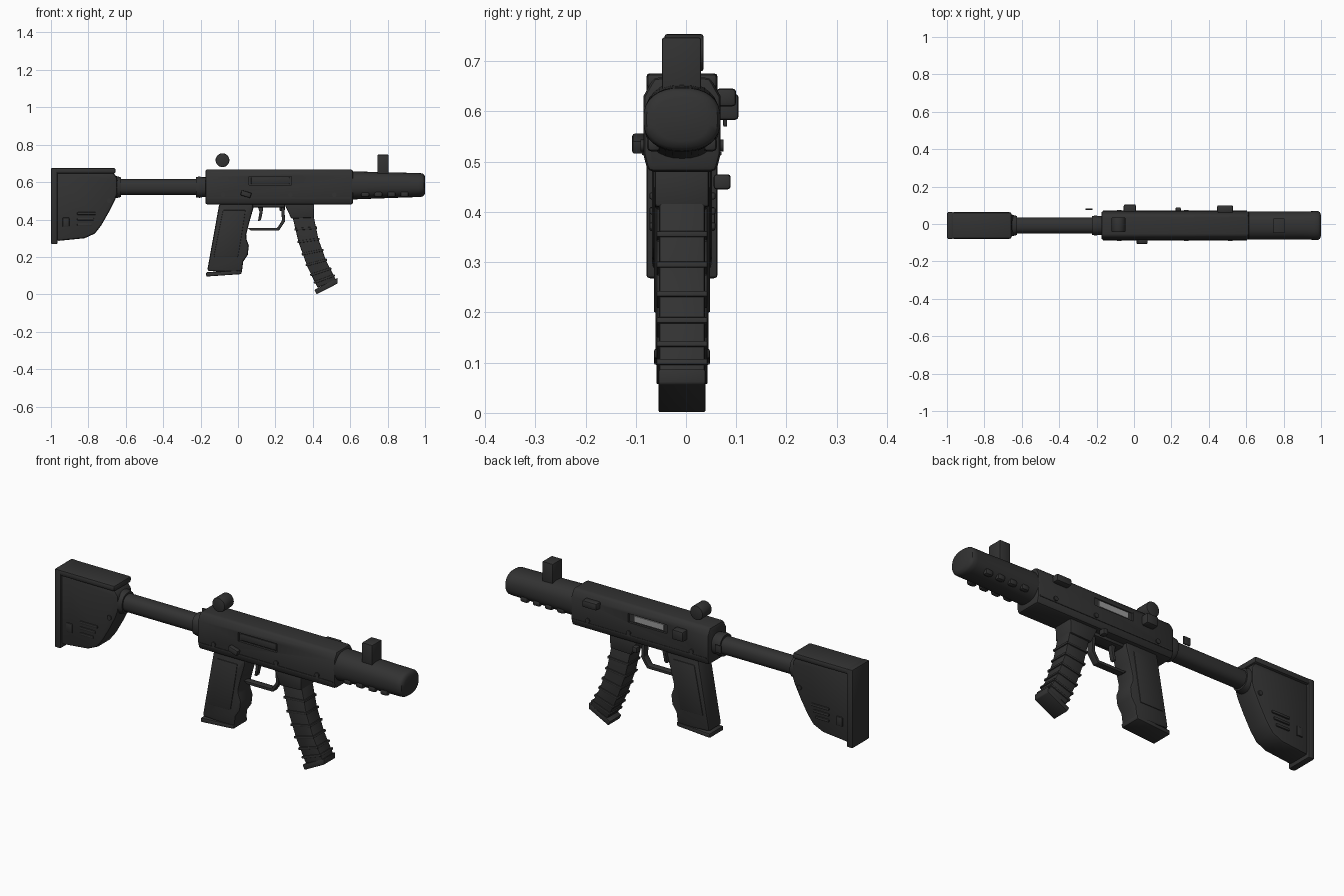
import bpy, bmesh, math
from mathutils import Vector, Matrix

if "Cube" in bpy.data.objects:
    bpy.data.objects.remove(bpy.data.objects["Cube"])

MID = -0.008  # centre plane of the body in y


def material(name, value):
    m = bpy.data.materials.new(name)
    m.use_nodes = True
    col = (value, value, value, 1)
    m.diffuse_color = col
    m.node_tree.nodes["Principled BSDF"].inputs["Base Color"].default_value = col
    return m


BLACK = material("matte black", 0.032)
STEEL = material("bare steel", 0.33)


def finish(name, bm, bevel=0.0, mat=BLACK, segments=2):
    bmesh.ops.recalc_face_normals(bm, faces=bm.faces)
    me = bpy.data.meshes.new(name)
    bm.to_mesh(me)
    bm.free()
    ob = bpy.data.objects.new(name, me)
    bpy.context.collection.objects.link(ob)
    me.materials.append(mat)
    bpy.ops.object.select_all(action='DESELECT')
    ob.select_set(True)
    bpy.context.view_layer.objects.active = ob
    if bevel:
        mod = ob.modifiers.new("Bevel", 'BEVEL')
        mod.width, mod.segments = bevel, segments
        mod.limit_method, mod.angle_limit = 'ANGLE', math.radians(30)
        bpy.ops.object.modifier_apply(modifier="Bevel")
    bpy.ops.object.shade_smooth_by_angle(angle=math.radians(35))
    return ob


def prism(name, pts, lo, hi, axis='Y', bevel=0.0, mat=BLACK):
    """Extrude an outline: XZ points along Y, or YZ points along X."""
    bm = bmesh.new()
    def put(p, t):
        return (p[0], t, p[1]) if axis == 'Y' else (t, p[0], p[1])
    a = [bm.verts.new(put(p, lo)) for p in pts]
    b = [bm.verts.new(put(p, hi)) for p in pts]
    bm.faces.new(a)
    bm.faces.new(b)
    for i in range(len(pts)):
        j = (i + 1) % len(pts)
        bm.faces.new((a[i], a[j], b[j], b[i]))
    return finish(name, bm, bevel, mat)


def slab(name, pts, half, bevel=0.0):
    return prism(name, pts, MID - half, MID + half, bevel=bevel)


def box(name, xs, ys, zs, bevel=0.0, mat=BLACK, tilt=0.0):
    size = Vector((xs[1] - xs[0], ys[1] - ys[0], zs[1] - zs[0]))
    mid = Vector((sum(xs) / 2, sum(ys) / 2, sum(zs) / 2))
    bm = bmesh.new()
    bmesh.ops.create_cube(bm, size=1, matrix=Matrix.Translation(mid)
                          @ Matrix.Rotation(-tilt, 4, 'Y') @ Matrix.Diagonal((*size, 1)))
    return finish(name, bm, bevel, mat)


def tube(name, rings, zc=0.0, sides=32):
    """Loft elliptical rings (x, half width, low z, high z) along X."""
    bm = bmesh.new()
    loops = []
    for x, w, z0, z1 in rings:
        c, h = (z0 + z1) / 2, (z1 - z0) / 2
        loop = []
        for i in range(sides):
            t = 2 * math.pi * i / sides
            cy, cz = math.cos(t), math.sin(t)
            loop.append(bm.verts.new((x, MID + w * math.copysign(abs(cy) ** 0.85, cy),
                                      c + h * math.copysign(abs(cz) ** 0.85, cz))))
        loops.append(loop)
    for a, b in zip(loops, loops[1:]):
        for i in range(sides):
            j = (i + 1) % sides
            bm.faces.new((a[i], a[j], b[j], b[i]))
    bm.faces.new(loops[0])
    bm.faces.new(loops[-1])
    return finish(name, bm)


def pin(name, x, y, z, r, depth, bevel=0.0, sides=16):
    bm = bmesh.new()
    bmesh.ops.create_cone(bm, cap_ends=True, segments=sides, radius1=r, radius2=r, depth=depth,
                          matrix=Matrix.Translation((x, y, z)) @ Matrix.Rotation(math.pi / 2, 4, 'X'))
    return finish(name, bm, bevel)


# Receiver with a port cut into each side
half = [(0.068, 0.48), (0.077, 0.515), (0.077, 0.63), (0.056, 0.668)]
section = [(MID + y, z) for y, z in half] + [(MID - y, z) for y, z in reversed(half)]
receiver = prism("receiver", section, -0.175, 0.615, 'X', 0.012)
for s in (-1, 1):
    y = MID + s * 0.077
    cutter = box("port_cutter", (0.06, 0.285), (y - 0.012, y + 0.012), (0.585, 0.63))
    mod = receiver.modifiers.new("Port", 'BOOLEAN')
    mod.operation, mod.object, mod.solver = 'DIFFERENCE', cutter, 'EXACT'
    bpy.context.view_layer.objects.active = receiver
    bpy.ops.object.modifier_apply(modifier="Port")
    bpy.data.objects.remove(cutter)
    # Body pins and the rib along the lower seam
    for x in (-0.08, 0.28, 0.515):
        pin("receiver_pin", x, y, 0.532, 0.012, 0.012)
    box("seam_rib", (-0.165, 0.605), (y - 0.003, y + 0.002), (0.513, 0.519))
box("bolt", (0.085, 0.255), (0.05, 0.063), (0.592, 0.623), mat=STEEL)
box("port_cover", (0.07, 0.275), (-0.08, -0.074), (0.59, 0.625), 0.003)

# Controls on the receiver sides
box("selector_lever", (0.015, 0.07), (-0.107, -0.08), (0.522, 0.55), 0.005, tilt=-0.3)
box("rear_knob", (-0.055, 0.01), (0.06, 0.105), (0.583, 0.635), 0.008)
box("charging_handle", (0.445, 0.53), (0.06, 0.1), (0.61, 0.646), 0.008)
box("magazine_release", (0.222, 0.25), (0.055, 0.089), (0.445, 0.475), 0.006)
box("sling_tab", (-0.26, -0.222), (0.074, 0.082), (0.57, 0.61), 0.002)

# Sights
box("front_sight", (0.745, 0.805), (-0.048, 0.03), (0.63, 0.747), 0.004)
pin("rear_sight", -0.083, -0.004, 0.717, 0.037, 0.078, 0.005, 24)

# Handguard and rounded muzzle
tube("handguard", [(0.60, 0.075, 0.505, 0.658), (0.63, 0.076, 0.508, 0.657),
                   (0.90, 0.074, 0.518, 0.65), (0.965, 0.077, 0.52, 0.648),
                   (0.985, 0.077, 0.522, 0.647), (0.994, 0.071, 0.528, 0.641),
                   (1.0, 0.055, 0.541, 0.628)])
for x in (0.68, 0.75, 0.82, 0.89):
    for s in (-1, 1):
        box("handguard_knob", (x - 0.022, x + 0.022), (MID + s * 0.056 - 0.014, MID + s * 0.056 + 0.014),
            (0.52, 0.55), 0.01)

# Buffer tube and collars
tube("buffer_tube", [(-0.66, 0.043, 0.53, 0.616), (-0.17, 0.043, 0.53, 0.616)])
tube("receiver_collar", [(-0.225, 0.05, 0.519, 0.627), (-0.205, 0.054, 0.516, 0.63),
                         (-0.19, 0.05, 0.52, 0.626), (-0.16, 0.05, 0.52, 0.626)])
tube("stock_collar", [(-0.68, 0.056, 0.51, 0.636), (-0.645, 0.056, 0.515, 0.631),
                      (-0.625, 0.05, 0.521, 0.625)])

# Shoulder stock
slab("stock_body", [(-0.97, 0.285), (-0.82, 0.3), (-0.765, 0.325), (-0.73, 0.37),
                    (-0.69, 0.44), (-0.655, 0.51), (-0.645, 0.54), (-0.645, 0.62),
                    (-0.665, 0.65), (-0.97, 0.65)], 0.06, 0.012)
box("cheek_rest", (-0.975, -0.655), (MID - 0.071, MID + 0.071), (0.645, 0.676), 0.01)
box("butt_plate", (-1.0, -0.965), (MID - 0.071, MID + 0.071), (0.268, 0.676), 0.007)
for s in (-1, 1):
    y = MID + s * 0.06
    for i, z in enumerate((0.432, 0.402, 0.372)):
        box("stock_rib", (-0.86, -0.758 - i * 0.012), (y - 0.005, y + 0.007), (z - 0.007, z + 0.007), 0.004)
    box("stock_button", (-0.938, -0.902), (y - 0.005, y + 0.006), (0.362, 0.41), 0.004)
    pin("stock_pin", -0.69, y, 0.5, 0.012, 0.012)

# Pistol grip with finger grooves
grip = [(-0.1, 0.485), (0.08, 0.485), (0.082, 0.46), (0.062, 0.39), (0.044, 0.32),
        (0.045, 0.295), (0.058, 0.26), (0.052, 0.21), (0.028, 0.175), (0.02, 0.115), (-0.165, 0.125)]
slab("grip", grip, 0.053, 0.012)
slab("grip_panel", [(-0.08, 0.45), (0.04, 0.45), (0.02, 0.32), (0.0, 0.2), (-0.13, 0.2)], 0.056, 0.003)
slab("grip_base", [(-0.17, 0.095), (0.018, 0.108), (0.022, 0.128), (-0.17, 0.118)], 0.056, 0.005)

# Trigger and guard
slab("trigger", [(0.1, 0.49), (0.135, 0.49), (0.132, 0.44), (0.122, 0.395), (0.107, 0.392), (0.115, 0.44)],
     0.012, 0.003)
slab("trigger_guard", [(0.05, 0.355), (0.07, 0.34), (0.218, 0.34), (0.252, 0.39), (0.247, 0.475),
                       (0.23, 0.475), (0.235, 0.395), (0.21, 0.355)], 0.018, 0.003)
box("guard_bridge", (0.07, 0.25), (MID - 0.03, MID + 0.03), (0.465, 0.485), 0.003)

# Magazine well and curved magazine
slab("magazine_well", [(0.245, 0.49), (0.408, 0.49), (0.405, 0.41), (0.285, 0.405)], 0.054, 0.006)
left = [(0.288, 0.43), (0.323, 0.28), (0.37, 0.15), (0.425, 0.035)]
right = [(0.402, 0.43), (0.43, 0.295), (0.472, 0.178), (0.525, 0.075)]
slab("magazine", left + right[::-1], 0.046, 0.006)


def along(edge, t):
    i = min(int(t), len(edge) - 2)
    return Vector(edge[i]).lerp(Vector(edge[i + 1]), t - i)


for t in (0.55, 1.0, 1.5, 1.95, 2.4, 2.75):
    a, b = along(left, t), along(right, t)
    c, d = (a + b) / 2, b - a
    w = d.length / 2 + 0.006
    box("magazine_rib", (c.x - w, c.x + w), (MID - 0.051, MID + 0.051),
        (c.y - 0.006, c.y + 0.006), 0.003, tilt=math.atan2(d.y, d.x))
slab("magazine_base", [(0.408, 0.024), (0.42, 0.0), (0.533, 0.058), (0.532, 0.088)], 0.047, 0.004)
